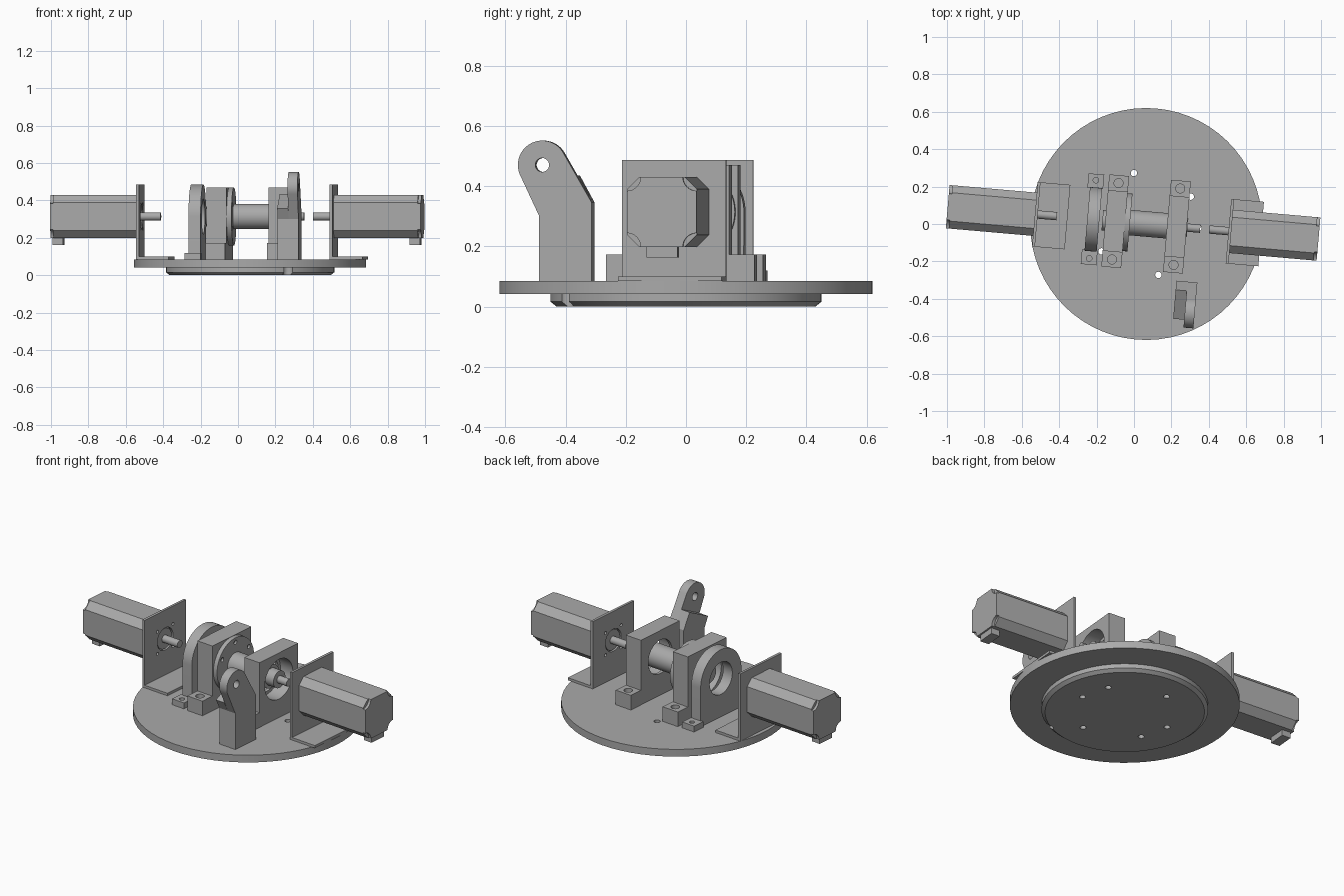
import bpy, bmesh, math
from mathutils import Matrix, Vector

cube = bpy.data.objects.get("Cube")
if cube:
    bpy.data.objects.remove(cube, do_unlink=True)

grey = bpy.data.materials.new("machined grey")
grey.use_nodes = True
grey.diffuse_color = (0.4, 0.4, 0.4, 1)
grey.node_tree.nodes["Principled BSDF"].inputs["Base Color"].default_value = (0.4, 0.4, 0.4, 1)

# Drive line frame: local x runs along the shafts, turned a little on the base
FRAME = Matrix.Translation((0.065, 0, 0)) @ Matrix.Rotation(math.radians(-5), 4, "Z")
AXIS = 0.314     # shaft height
DECK = 0.085     # top of the base


def finish(name, bm):
    bmesh.ops.remove_doubles(bm, verts=bm.verts, dist=1e-5)
    bmesh.ops.recalc_face_normals(bm, faces=bm.faces)
    mesh = bpy.data.meshes.new(name)
    bm.to_mesh(mesh)
    bm.free()
    mesh.materials.append(grey)
    obj = bpy.data.objects.new(name, mesh)
    bpy.context.collection.objects.link(obj)
    obj.matrix_world = FRAME
    return obj


def smooth(obj):
    bpy.ops.object.select_all(action="DESELECT")
    obj.select_set(True)
    bpy.context.view_layer.objects.active = obj
    bpy.ops.object.shade_smooth_by_angle(angle=math.radians(25))


def prism(name, profile, x0, x1):
    """Extrude a (y, z) outline from x0 to x1."""
    bm = bmesh.new()
    face = bm.faces.new([bm.verts.new((x0, y, z)) for y, z in profile])
    out = bmesh.ops.extrude_face_region(bm, geom=[face])
    verts = [g for g in out["geom"] if isinstance(g, bmesh.types.BMVert)]
    bmesh.ops.translate(bm, verts=verts, vec=(x1 - x0, 0, 0))
    return finish(name, bm)


def lathe(name, profile, upright=False, center=(0, 0, 0)):
    """Turn a (distance along axis, radius) profile about x, or z if upright."""
    bm = bmesh.new()
    pts = [Vector((r, 0, a) if upright else (a, 0, r)) for a, r in profile]
    verts = [bm.verts.new(p) for p in pts]
    edges = [bm.edges.new(pair) for pair in zip(verts, verts[1:])]
    bmesh.ops.spin(bm, geom=verts + edges, cent=(0, 0, 0), steps=64, angle=math.tau,
                   axis=(0, 0, 1) if upright else (1, 0, 0))
    bmesh.ops.translate(bm, verts=bm.verts, vec=center)
    return finish(name, bm)


def rod(name, x0, x1, r, y=0, z=AXIS):
    return lathe(name, [(x0, 0), (x0, r), (x1, r), (x1, 0)], center=(0, y, z))


def pin(x, y, z0, z1, r):
    return lathe("hole_cutter", [(z0, 0), (z0, r), (z1, r), (z1, 0)], True, (x, y, 0))


def cut(obj, *cutters):
    for c in cutters:
        mod = obj.modifiers.new("cut", "BOOLEAN")
        mod.operation, mod.solver, mod.object = "DIFFERENCE", "EXACT", c
        bpy.context.view_layer.objects.active = obj
        bpy.ops.object.modifier_apply(modifier=mod.name)
        bpy.data.objects.remove(c, do_unlink=True)
    return obj


def arc(cy, cz, r, a0, a1, n=24):
    angles = [math.radians(a0 + (a1 - a0) * i / n) for i in range(n + 1)]
    return [(cy + r * math.cos(a), cz + r * math.sin(a)) for a in angles]


def box(w, z0, z1):
    return [(-w, z0), (w, z0), (w, z1), (-w, z1)]


# Round base with a chamfered lower step, bolt circle and edge notch
base = lathe("base_disc", [(0, 0), (0, 0.43), (0.016, 0.45), (0.042, 0.45),
                           (0.042, 0.62), (DECK, 0.62), (DECK, 0)], True)
for deg in (0, 36, 108, 180, 216, 288):
    a = math.radians(deg + 0.5)
    cut(base, pin(0.28 * math.cos(a), 0.28 * math.sin(a), -0.1, 0.2, 0.017))
a = math.radians(-58)
cut(base, pin(0.445 * math.cos(a), 0.445 * math.sin(a), -0.1, 0.042, 0.026))


def motor_unit(side, plate_x, d):
    """Motor with its angle bracket; d is the way the motor points."""
    t = 0.015
    # Angle bracket: upright plate plus foot
    plate = prism(side + "_bracket_plate", box(0.173, DECK, 0.486), plate_x, plate_x + t)
    cut(plate, rod("cutter", plate_x - 0.1, plate_x + 0.1, 0.066))
    for sy in (-1, 1):
        for sz in (-1, 1):
            cut(plate, rod("cutter", plate_x - 0.1, plate_x + 0.1, 0.009,
                           sy * 0.066, AXIS + sz * 0.066))
    prism(side + "_bracket_foot", box(0.173, DECK, DECK + t), plate_x + t, plate_x + 0.175)
    # Motor body
    back = plate_x + t if d > 0 else plate_x
    h, c = 0.116, 0.04
    octagon, scalloped = [], []
    for k, (sy, sz) in enumerate([(1, 1), (-1, 1), (-1, -1), (1, -1)]):
        corner = [(h, h - c), (h - c, h)]
        if sy * sz < 0:
            corner.reverse()
        octagon += [(sy * y, AXIS + sz * z) for y, z in corner]
        scalloped += arc(sy * h, AXIS + sz * h, c * 1.15, 270 + 90 * k, 180 + 90 * k, 8)
    end = back + d * 0.468
    prism(side + "_motor_body", octagon, back, end - d * 0.016)
    prism(side + "_motor_end_cap", scalloped, end - d * 0.016, end)
    prism(side + "_motor_connector", box(0.052, 0.163, AXIS - h + 0.002),
          end - d * 0.065, end - d * 0.01)
    # Pilot boss and output shaft
    rod(side + "_motor_pilot", back, back - d * 0.01, 0.06)
    rod(side + "_motor_shaft", back, back - d * 0.118, 0.022)


motor_unit("right", -0.597, -1)
motor_unit("left", 0.442, 1)

# Two bearing blocks, each with bolted feet and a stepped bore
for name, x, flip in (("right_bearing_block", -0.166, -1), ("left_bearing_block", 0.165, 1)):
    w, foot, top = 0.163, 0.172, 0.47
    outline = [(-0.247, DECK), (0.247, DECK), (0.247, foot), (w, foot),
               (w, top), (-w, top), (-w, foot), (-0.247, foot)]
    block = prism(name, outline, x - 0.053, x + 0.053)
    cut(block, rod("cutter", x - 0.1, x + 0.1, 0.1),
        rod("cutter", x - flip * 0.035, x + flip * 0.1, 0.118))
    for s in (-1, 1):
        cut(block, pin(x, s * 0.205, 0.11, 0.3, 0.024))

# Arched support with a large bore on low feet
arch = prism("arched_support", [(-0.17, DECK), (0.17, DECK)] + arc(0, AXIS, 0.171, 0, 180, 40),
             -0.316, -0.251)
cut(arch, rod("cutter", -0.4, -0.2, 0.095))
for s in (-1, 1):
    foot = prism("arched_support_foot", [(s * 0.165, DECK), (s * 0.243, DECK),
                                         (s * 0.243, 0.12), (s * 0.165, 0.12)], -0.33, -0.246)
    cut(foot, pin(-0.288, s * 0.21, DECK - 0.1, 0.2, 0.015))

# Stepped drive shaft and bolted flange
lathe("drive_shaft", [(-0.235, 0), (-0.235, 0.055), (-0.1, 0.055), (-0.1, 0.068), (0.165, 0.068),
                      (0.165, 0.05), (0.222, 0.05), (0.222, 0.022), (0.29, 0.022), (0.29, 0)],
      center=(0, 0, AXIS))
flange = lathe("bearing_flange", [(-0.113, 0), (-0.113, 0.155), (-0.087, 0.155), (-0.087, 0)],
               center=(0, 0, AXIS))
for k in range(6):
    a = math.radians(60 * k + 30)
    cut(flange, rod("cutter", -0.1, 0, 0.012, 0.128 * math.cos(a), AXIS + 0.128 * math.sin(a)))

# Leaning lever arm with a pivot hole, and a thicker block beside its lower half
eye = (-0.453, 0.47)
arm = prism("lever_arm", [(-0.463, DECK), (-0.288, DECK), (-0.288, 0.345)]
            + arc(*eye, 0.081, 28, 207, 32) + [(-0.463, 0.30)], 0.247, 0.3)
cut(arm, rod("cutter", 0.1, 0.4, 0.023, *eye))
prism("lever_base", [(-0.463, DECK), (-0.288, DECK), (-0.288, 0.345), (-0.337, 0.435),
                     (-0.492, 0.358), (-0.463, 0.30)], 0.188, 0.247)

for obj in list(bpy.context.scene.objects):
    if obj.type == "MESH" and grey.name in obj.data.materials:
        smooth(obj)
